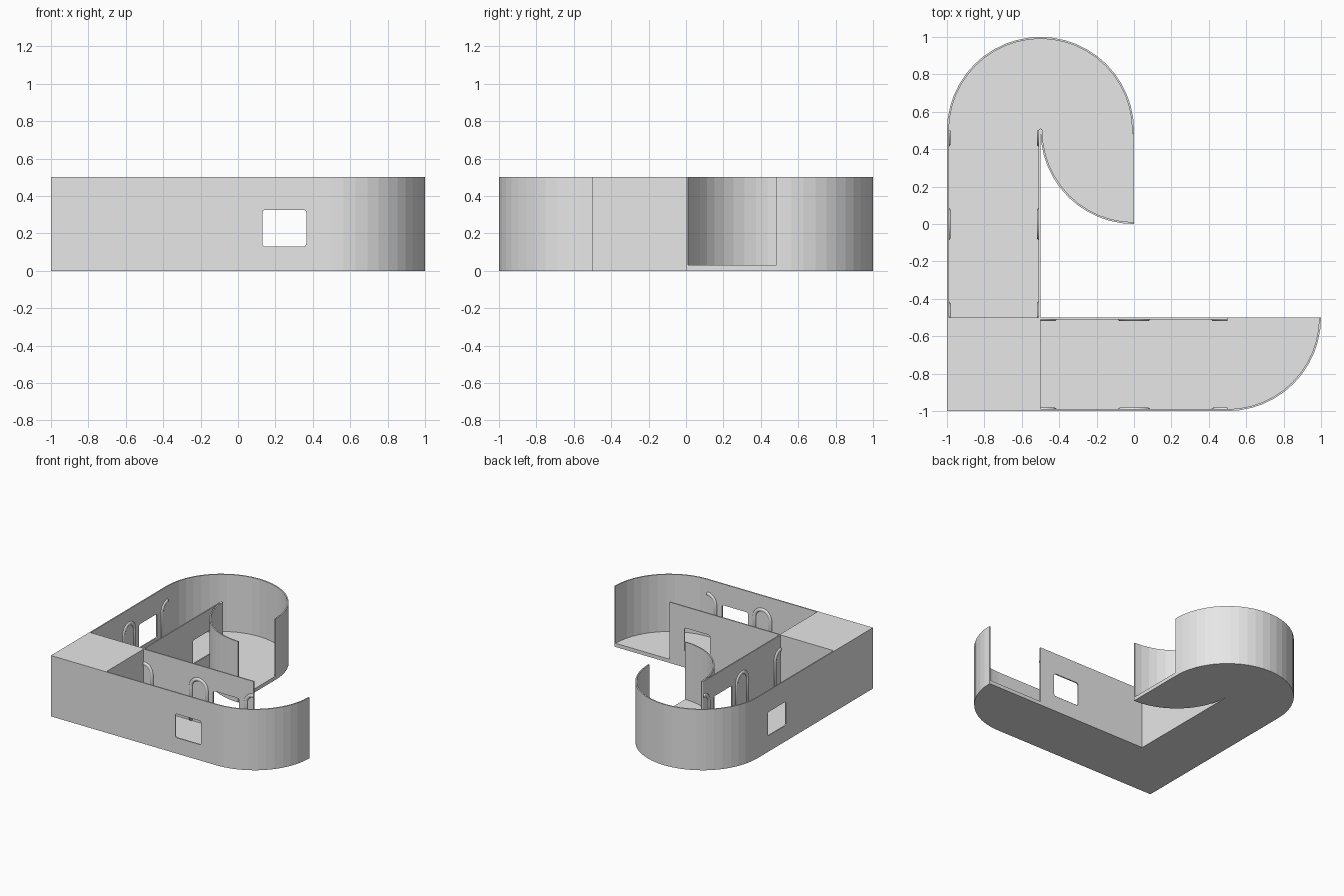
import bpy
import bmesh
from math import sin, cos, pi, radians
from mathutils import Matrix

if "Cube" in bpy.data.objects:
    bpy.data.objects.remove(bpy.data.objects["Cube"])

HEIGHT, FLOOR, THICK = 0.5, 0.03, 0.01
R = 0.5               # radius of every curved wall
STEPS = 12            # facets per quarter turn

grey = bpy.data.materials.new("light_grey")
grey.use_nodes = True
grey.diffuse_color = (0.8, 0.8, 0.8, 1)
grey.node_tree.nodes["Principled BSDF"].inputs["Base Color"].default_value = (0.8, 0.8, 0.8, 1)

# Swapping x and y turns the front corridor into the side corridor
SWAP = Matrix(((0, 1, 0, 0), (1, 0, 0, 0), (0, 0, 1, 0), (0, 0, 0, 1)))


def upright(y, depth=1.0):
    """Stand a flat drawing (u, v) up as (x, z) at the given y."""
    return Matrix(((1, 0, 0, 0), (0, 0, depth, y), (0, 1, 0, 0), (0, 0, 0, 1)))


def arc(cx, cy, r, start, end, steps=None):
    n = steps or max(1, round(abs(end - start) / 90 * STEPS))
    angles = [radians(start + (end - start) * i / n) for i in range(n + 1)]
    return [(cx + r * cos(a), cy + r * sin(a)) for a in angles]


def finish(name, mesh, smooth=False):
    bm = bmesh.new()
    bm.from_mesh(mesh)
    bmesh.ops.remove_doubles(bm, verts=bm.verts, dist=0.0001)
    bmesh.ops.recalc_face_normals(bm, faces=bm.faces)
    for f in bm.faces:
        f.smooth = smooth
        f.material_index = 0
    bm.to_mesh(mesh)
    bm.free()
    mesh.materials.clear()
    mesh.materials.append(grey)
    obj = bpy.data.objects.new(name, mesh)
    bpy.context.collection.objects.link(obj)
    return obj


def prism(name, outline, z0=0.0, z1=HEIGHT):
    """Extrude a plan outline upwards."""
    mesh = bpy.data.meshes.new(name)
    bm = bmesh.new()
    base = bm.faces.new([bm.verts.new((x, y, z0)) for x, y in outline])
    top = bmesh.ops.extrude_face_region(bm, geom=[base])["geom"]
    verts = [g for g in top if isinstance(g, bmesh.types.BMVert)]
    bmesh.ops.translate(bm, verts=verts, vec=(0, 0, z1 - z0))
    bm.to_mesh(mesh)
    bm.free()
    return finish(name, mesh)


def from_curve(name, paths, matrix, closed, smooth=False, **settings):
    """Make a mesh from polyline paths with the given curve settings."""
    curve = bpy.data.curves.new(name + "_path", "CURVE")
    for key, value in settings.items():
        setattr(curve, key, value)
    for path in paths:
        spline = curve.splines.new("POLY")
        spline.points.add(len(path) - 1)
        for point, (u, v) in zip(spline.points, path):
            point.co = (u, v, 0, 1)
        spline.use_cyclic_u = closed
    helper = bpy.data.objects.new(name + "_path", curve)
    bpy.context.collection.objects.link(helper)
    graph = bpy.context.evaluated_depsgraph_get()
    mesh = bpy.data.meshes.new_from_object(helper.evaluated_get(graph))
    bpy.data.objects.remove(helper)
    mesh.transform(matrix)
    return finish(name, mesh, smooth)


# Solid corner block
prism("corner_block", [(-1, -1), (-0.5, -1), (-0.5, -0.5), (-1, -0.5)])

# Floors, fitted inside the walls
r = R - THICK
prism("front_floor",
      [(-0.5, -0.99)] + arc(0.5, -0.5, r, -90, 0)
      + [(0.5, -0.5), (0.5, -0.51), (-0.5, -0.51)], 0, FLOOR)
prism("side_floor",
      [(-0.99, -0.5)] + arc(-0.5, 0.5, r, 180, 0)
      + [(-0.01, 0.485), (0, 0.485)] + arc(0, 0.5, r, 270, 180)
      + [(-0.51, 0.5), (-0.51, -0.5)], 0, FLOOR)

# Curved walls
prism("front_curved_wall", arc(0.5, -0.5, R, -90, 0) + arc(0.5, -0.5, r, 0, -90))
prism("back_curved_wall",
      arc(-0.5, 0.5, R, 180, 0) + [(0, 0.485), (-0.01, 0.485)]
      + arc(-0.5, 0.5, r, 0, 180))
prism("inner_curved_wall", arc(0, 0.5, R, 180, 270) + arc(0, 0.5, r, 270, 180))
prism("wall_joint", arc(-0.5, 0.5, THICK, 0, 180, 8))

# Straight walls with a rounded window each, and their arched ribs
wall = [(-0.5, 0), (0.5, 0), (0.5, HEIGHT), (-0.5, HEIGHT)]
c = 0.015
window = []
for cx, cz, a in ((0.365, 0.325, 0), (0.13, 0.325, 90), (0.13, 0.13, 180), (0.365, 0.13, 270)):
    sx = -c if a in (0, 270) else c
    sz = -c if a in (0, 90) else c
    window += arc(cx + sx, cz + sz, c, a, a + 90, 4)

RIB_R, SPRING = 0.072, 0.31
ribs = {
    "start": [(-0.5 + RIB_R, FLOOR)] + arc(-0.5, SPRING, RIB_R, 0, 90),
    "middle": [(RIB_R, FLOOR)] + arc(0, SPRING, RIB_R, 0, 180) + [(-RIB_R, FLOOR)],
    "end": arc(0.5, SPRING, RIB_R, 90, 180) + [(0.5 - RIB_R, FLOOR)],
}

for corridor, turn in (("front", Matrix.Identity(4)), ("side", SWAP)):
    for side, centre, face in (("outer", -0.995, -0.99), ("inner", -0.505, -0.51)):
        label = corridor + "_" + side
        from_curve(label + "_wall", [wall, window], turn @ upright(centre), True,
                   dimensions="2D", fill_mode="BOTH", extrude=THICK / 2)
        for place, path in ribs.items():
            from_curve(label + "_rib_" + place, [path], turn @ upright(face, 0.62),
                       False, True, dimensions="3D", fill_mode="FULL",
                       bevel_depth=0.015, bevel_resolution=2, use_fill_caps=True)
